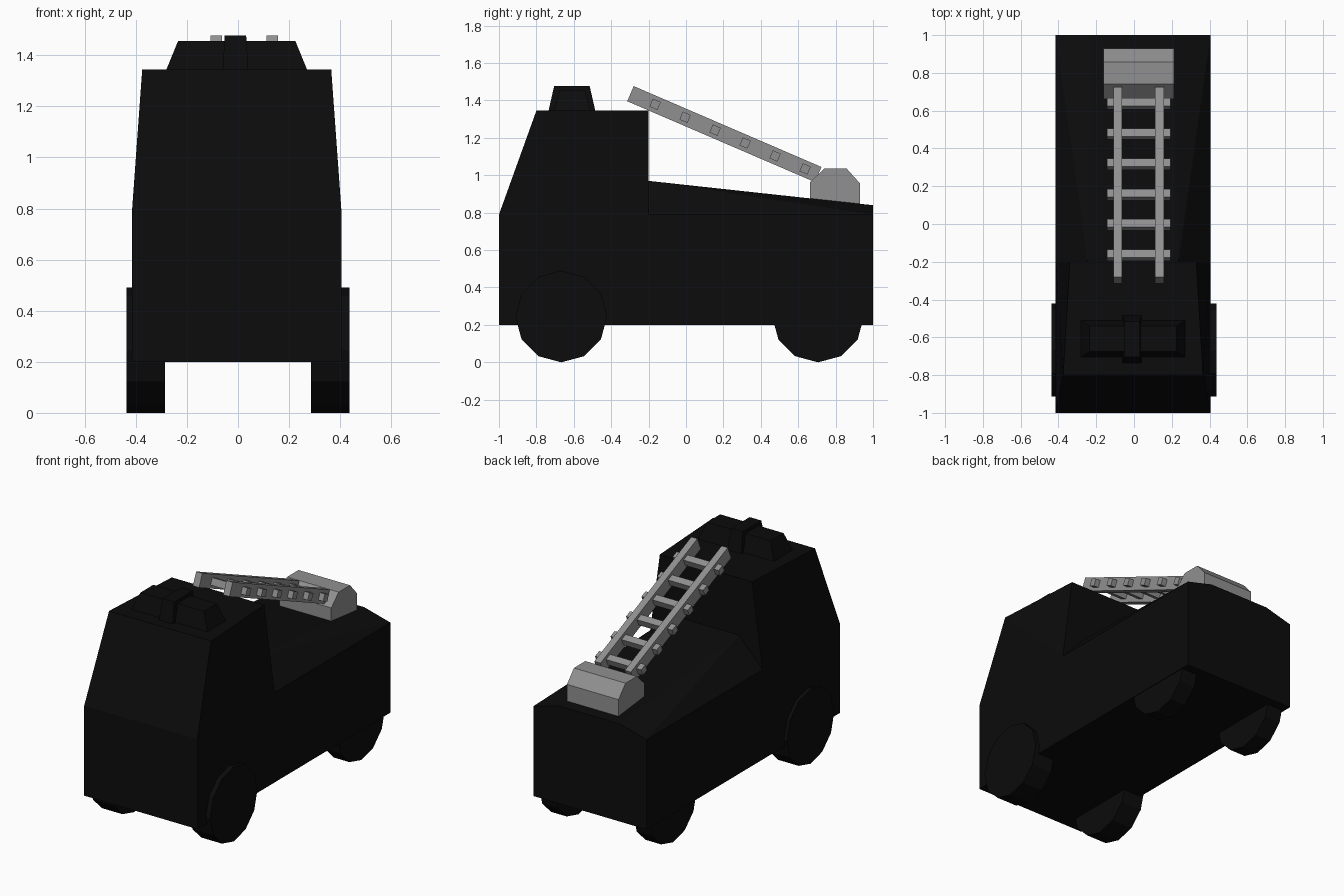
import bpy, bmesh, math
from mathutils import Matrix, Vector

cube = bpy.data.objects.get("Cube")
if cube:
    bpy.data.objects.remove(cube, do_unlink=True)


def material(name, value):
    mat = bpy.data.materials.new(name)
    mat.use_nodes = True
    color = (value, value, value, 1)
    mat.diffuse_color = color
    mat.node_tree.nodes["Principled BSDF"].inputs["Base Color"].default_value = color
    return mat


BLACK = material("black", 0.0035)
GREY = material("grey", 0.28)
MID = -0.005  # body centre line


def finish(name, bm, mat):
    bmesh.ops.recalc_face_normals(bm, faces=bm.faces)
    mesh = bpy.data.meshes.new(name)
    bm.to_mesh(mesh)
    bm.free()
    mesh.materials.append(mat)
    obj = bpy.data.objects.new(name, mesh)
    bpy.context.collection.objects.link(obj)
    return obj


def mirrored_hull(name, half_points, mat, mid=MID):
    """Convex solid from points on one side, mirrored about x = mid."""
    bm = bmesh.new()
    for x, y, z in half_points:
        for side in (-1, 1):
            bm.verts.new((mid + side * x, y, z))
    bmesh.ops.convex_hull(bm, input=bm.verts)
    bmesh.ops.dissolve_limit(bm, angle_limit=math.radians(1),
                             verts=bm.verts, edges=bm.edges)
    return finish(name, bm, mat)


def box(name, size, matrix, mat):
    bm = bmesh.new()
    bmesh.ops.create_cube(bm, size=1, matrix=matrix @ Matrix.Diagonal((*size, 1)))
    return finish(name, bm, mat)


def wheel(name, x_in, x_out, y, radius=0.245):
    bm = bmesh.new()
    place = (Matrix.Translation(((x_in + x_out) / 2, y, radius))
             @ Matrix.Rotation(math.pi / 2, 4, 'Y'))
    bmesh.ops.create_cone(bm, cap_ends=True, segments=12, radius1=radius,
                          radius2=radius, depth=abs(x_out - x_in), matrix=place)
    return finish(name, bm, BLACK)


# Cab and rear body share the same floor and belt line
HALF, FLOOR, BELT, ROOF, SPLIT = 0.41, 0.2, 0.79, 1.345, -0.2
mirrored_hull("cab", [
    (HALF, -1, FLOOR), (HALF, -1, BELT), (0.37, -0.8, ROOF),
    (0.335, SPLIT, ROOF), (HALF, SPLIT, BELT), (HALF, SPLIT, FLOOR)], BLACK)
mirrored_hull("rear_body", [
    (HALF, SPLIT, FLOOR), (HALF, SPLIT, BELT), (0.24, SPLIT, 0.97),
    (HALF, 1, FLOOR), (HALF, 1, BELT), (0.22, 1, 0.84)], BLACK)

# Roof light bar with raised centre block
mirrored_hull("light_bar", [
    (0.275, -0.705, ROOF), (0.275, -0.51, ROOF),
    (0.23, -0.675, 1.455), (0.23, -0.54, 1.455)], BLACK)
mirrored_hull("light_bar_centre", [
    (0.05, -0.735, ROOF), (0.05, -0.485, ROOF),
    (0.042, -0.705, 1.477), (0.042, -0.515, 1.477)], BLACK, -0.01)

# Wheels: front pair stands out, rear pair tucks under the body
for side, label in ((1, "left"), (-1, "right")):
    wheel("front_wheel_" + label, side * 0.285, side * 0.436, -0.667)
    wheel("rear_wheel_" + label, side * 0.285, side * 0.4, 0.706)

# Ladder mount
LADDER_X = 0.025
mirrored_hull("ladder_mount", [
    (0.187, y, z) for y, z in (
        (0.663, 0.8), (0.663, 0.963), (0.74, 1.037),
        (0.858, 1.037), (0.93, 0.957), (0.93, 0.8))], GREY, LADDER_X)

# Ladder, tilted down towards the rear
tilt = Matrix.Translation((LADDER_X, 0.205, 1.22)) @ Matrix.Rotation(math.radians(-23.3), 4, 'X')
for side, label in ((1, "left"), (-1, "right")):
    box("ladder_rail_" + label, (0.045, 1.093, 0.088),
        tilt @ Matrix.Translation((side * 0.11, 0, 0)), GREY)
for i in range(6):
    box(f"ladder_rung_{i + 1}", (0.335, 0.046, 0.046),
        tilt @ Matrix.Translation((0, -0.403 + i * 0.1746, 0)), GREY)
